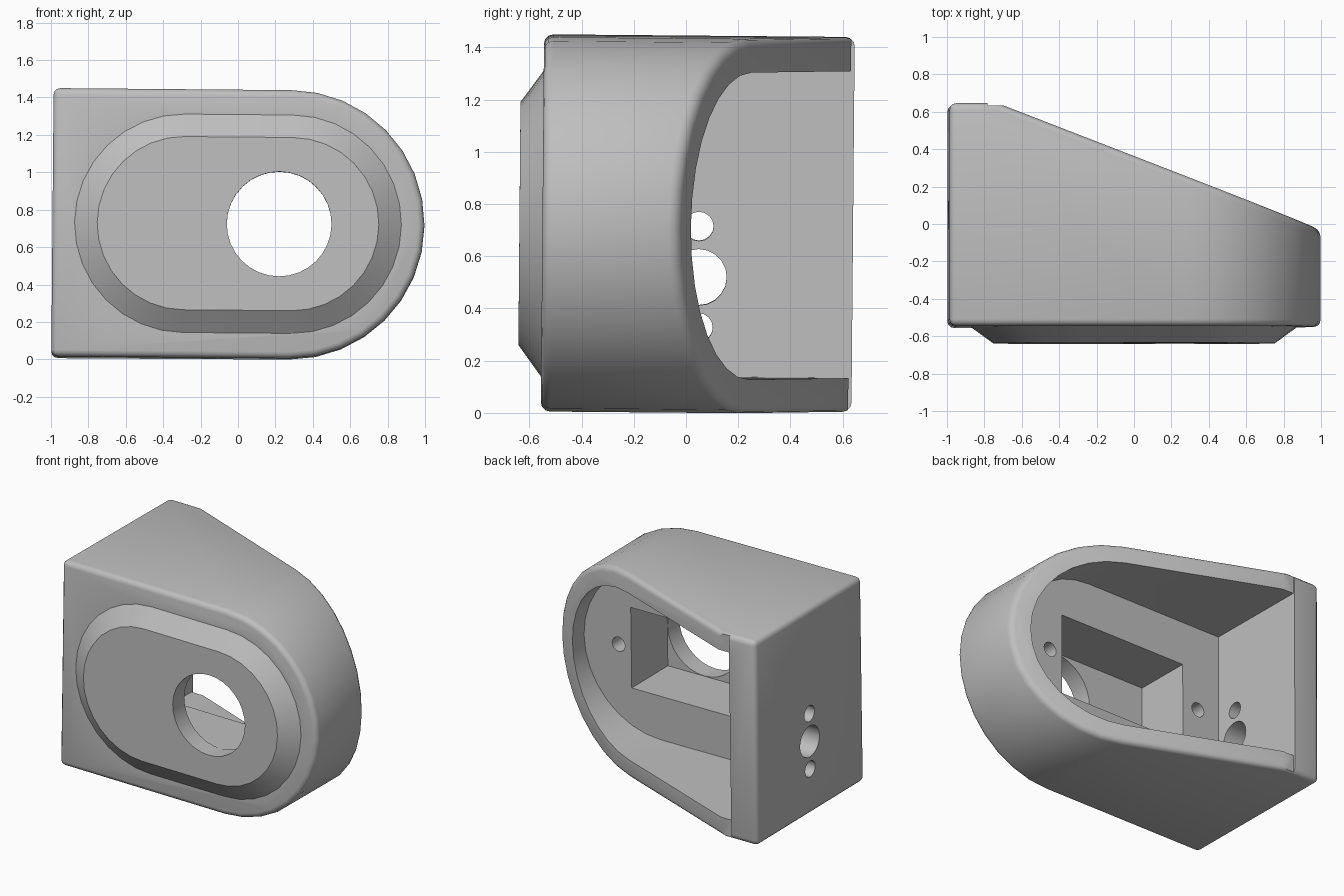
import bpy, bmesh, math
from mathutils import Matrix, Vector

cube = bpy.data.objects.get("Cube")
if cube:
    bpy.data.objects.remove(cube, do_unlink=True)

MID = 0.72            # height of the centre line
FRONT, BACK = -0.55, 0.64
FLOOR = -0.11         # bottom of the large recess
WALL_X = -0.79        # inner face of the flat end wall


def loft(name, rings):
    """Closed solid through matching rings of 3D points."""
    bm = bmesh.new()
    loops = [[bm.verts.new(p) for p in ring] for ring in rings]
    n = len(loops[0])
    for a, b in zip(loops, loops[1:]):
        for i in range(n):
            j = (i + 1) % n
            bm.faces.new((a[i], a[j], b[j], b[i]))
    bm.faces.new(loops[0])
    bm.faces.new(loops[-1])
    bmesh.ops.recalc_face_normals(bm, faces=bm.faces)
    mesh = bpy.data.meshes.new(name)
    bm.to_mesh(mesh)
    bm.free()
    obj = bpy.data.objects.new(name, mesh)
    bpy.context.collection.objects.link(obj)
    return obj


def arc(cx, r, start, steps=16):
    """Half circle in the front plane, as (x, z) pairs."""
    return [(cx + r * math.cos(start + math.pi * i / steps),
             MID + r * math.sin(start + math.pi * i / steps)) for i in range(steps + 1)]


def d_shape(left, cx, r):
    return arc(cx, r, -math.pi / 2) + [(left, MID + r), (left, MID - r)]


def stadium(cx, r):
    return arc(cx, r, -math.pi / 2) + arc(-cx, r, math.pi / 2)


def at_y(profile, y):
    return [(x, y, z) for x, z in profile]


def box(name, lo, hi):
    (x0, y0, z0), (x1, y1, z1) = lo, hi
    profile = [(x0, z0), (x1, z0), (x1, z1), (x0, z1)]
    return loft(name, [at_y(profile, y0), at_y(profile, y1)])


def rod(name, start, end, r, sides):
    """Round cutter between two points."""
    a, b = Vector(start), Vector(end)
    bpy.ops.mesh.primitive_cylinder_add(
        vertices=sides, radius=r, depth=(b - a).length, location=(a + b) / 2,
        rotation=(b - a).to_track_quat('Z', 'Y').to_euler())
    obj = bpy.context.object
    obj.name = name
    return obj


def apply(obj, mod):
    bpy.context.view_layer.objects.active = obj
    bpy.ops.object.modifier_apply(modifier=mod.name)


def combine(obj, other, operation):
    bpy.context.view_layer.update()
    mod = obj.modifiers.new(operation, 'BOOLEAN')
    mod.operation = operation
    mod.solver = 'EXACT'
    mod.object = other
    apply(obj, mod)
    bpy.data.objects.remove(other, do_unlink=True)


# Outer shell: D-shaped block with a sloping back
outline = d_shape(-0.992, 0.28, 0.717)
housing = loft("housing", [at_y(outline, FRONT), at_y(outline, 0.8)])
side = [(-1.2, -0.8), (1.2, -0.8), (1.2, -0.11), (-0.735, BACK), (-1.2, BACK)]
wedge = loft("wedge", [[(x, y, z) for x, y in side] for z in (-0.3, 1.8)])
combine(housing, wedge, 'INTERSECT')

# Rounded outer edges
bevel = housing.modifiers.new("rounding", 'BEVEL')
bevel.width = 0.035
bevel.segments = 3
bevel.limit_method = 'ANGLE'
bevel.angle_limit = math.radians(35)
apply(housing, bevel)

# Raised front plate with sloping sides
wide, narrow = stadium(0.29, 0.588), stadium(0.29, 0.463)
plate = loft("front_plate", [at_y(wide, -0.45), at_y(wide, FRONT + 0.003), at_y(narrow, -0.638)])
combine(housing, plate, 'UNION')

# Large recess open to the back, and the small step beside the end wall
recess = d_shape(WALL_X, 0.28, 0.588)
combine(housing, loft("recess", [at_y(recess, FLOOR), at_y(recess, 1.0)]), 'DIFFERENCE')
combine(housing, box("step", (WALL_X, 0.627, -0.3), (-0.5, 1.0, 1.8)), 'DIFFERENCE')

# Rectangular pocket and the round window in front of it
combine(housing, box("pocket", (-0.495, -0.51, 0.438), (0.502, 0.1, 1.004)), 'DIFFERENCE')
combine(housing, rod("window", (0.22, -0.9, MID), (0.22, -0.4, MID), 0.28, 32), 'DIFFERENCE')

# Blind screw holes in the recess floor
for x in (-0.62, 0.6):
    combine(housing, rod("screw_hole", (x, -0.4, MID), (x, 0.1, MID), 0.05, 16), 'DIFFERENCE')

# Cable hole and two screw holes through the end wall
for z, r, sides in ((0.32, 0.056, 16), (0.513, 0.108, 20), (0.708, 0.056, 16)):
    combine(housing, rod("wall_hole", (-1.2, 0.05, z), (-0.6, 0.05, z), r, sides), 'DIFFERENCE')

# Very slight lean of the whole part
tilt = Matrix.Rotation(math.radians(0.5), 4, 'Y') @ Matrix.Rotation(math.radians(-0.5), 4, 'X')
centre = Matrix.Translation((0, 0, MID))
housing.data.transform(centre @ tilt @ centre.inverted())

# Single grey finish
grey = bpy.data.materials.new("plain_grey")
grey.use_nodes = True
colour = (0.52, 0.52, 0.52, 1)
grey.diffuse_color = colour
grey.node_tree.nodes["Principled BSDF"].inputs["Base Color"].default_value = colour
housing.data.materials.clear()
housing.data.materials.append(grey)
for face in housing.data.polygons:
    face.material_index = 0

bpy.ops.object.select_all(action='DESELECT')
housing.select_set(True)
bpy.context.view_layer.objects.active = housing
bpy.ops.object.shade_smooth_by_angle(angle=math.radians(32))
